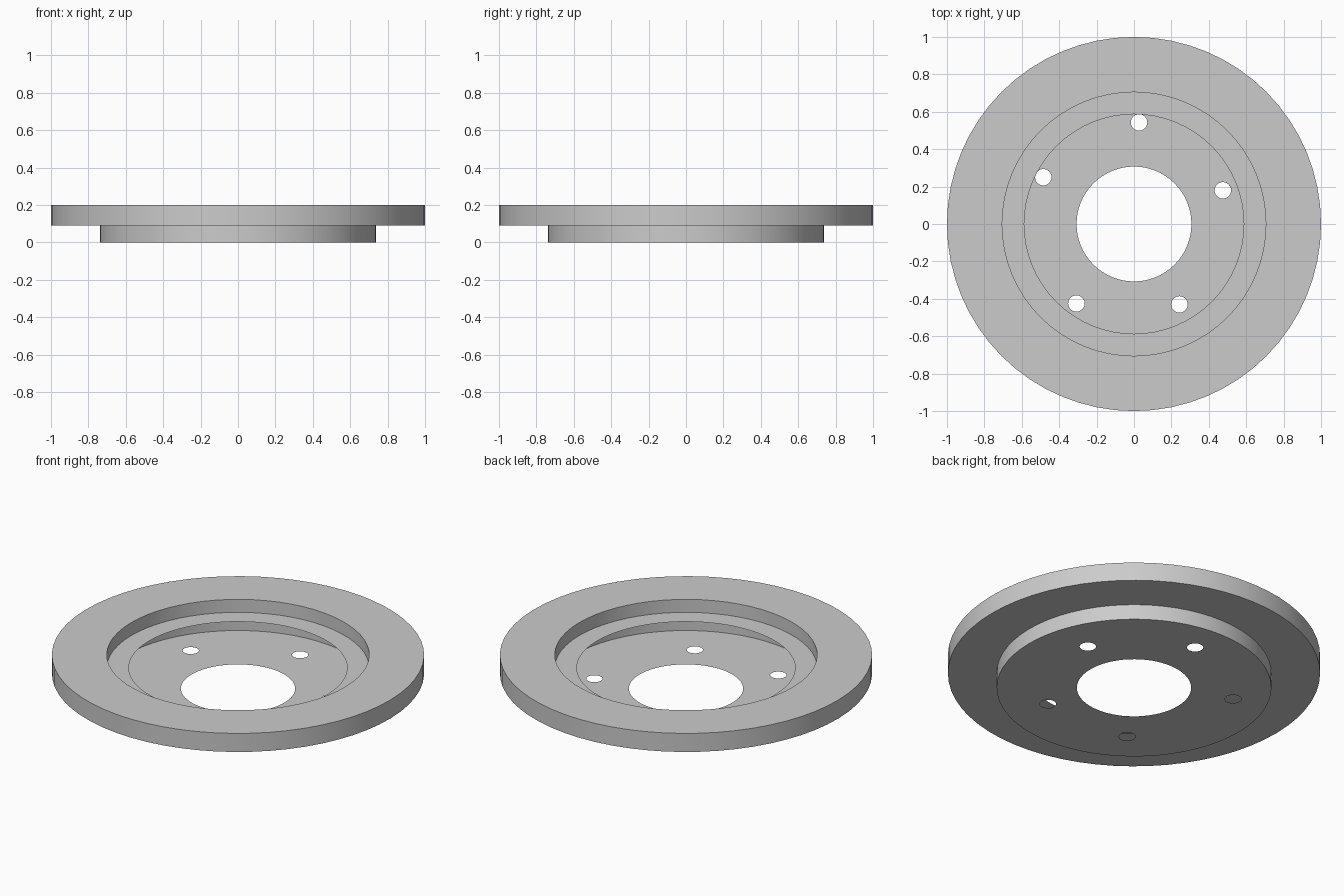
import bpy, bmesh, math

if "Cube" in bpy.data.objects:
    bpy.data.objects.remove(bpy.data.objects["Cube"])

SEG = 64


def circle_points(r, n, cx=0.0, cy=0.0):
    return [(cx + r * math.cos(2 * math.pi * i / n),
             cy + r * math.sin(2 * math.pi * i / n), 0.0) for i in range(n)]


def finish(bm, name, smooth=True):
    mesh = bpy.data.meshes.new(name)
    bm.to_mesh(mesh)
    bm.free()
    obj = bpy.data.objects.new(name, mesh)
    bpy.context.collection.objects.link(obj)
    if smooth:
        bpy.ops.object.select_all(action='DESELECT')
        obj.select_set(True)
        bpy.context.view_layer.objects.active = obj
        bpy.ops.object.shade_smooth_by_angle(angle=math.radians(30))
    return obj


def lathe(name, profile):
    bm = bmesh.new()
    rings = [[bm.verts.new((x, y, z)) for x, y, _ in circle_points(r, SEG)]
             for r, z in profile]
    for a, b in zip(rings, rings[1:]):
        for i in range(SEG):
            j = (i + 1) % SEG
            bm.faces.new((a[i], a[j], b[j], b[i]))
    return finish(bm, name)


# Disc shell: hub wall, friction ring, inner wall and thin overhanging ledge
lathe("brake_disc_ring", [(0.738, 0.0), (0.738, 0.09), (1.0, 0.09), (1.0, 0.2),
                          (0.705, 0.2), (0.705, 0.123), (0.587, 0.123)])

# Thin hub floor with the centre bore and five bolt holes
bolt_holes = [(0.475, 0.18), (0.027, 0.543), (-0.485, 0.25),
              (-0.308, -0.425), (0.243, -0.43)]
loops = [circle_points(0.738, SEG), circle_points(0.307, SEG)]
loops += [circle_points(0.044, 24, x, y) for x, y in bolt_holes]
bm = bmesh.new()
for pts in loops:
    vs = [bm.verts.new(p) for p in pts]
    for i, v in enumerate(vs):
        bm.edges.new((v, vs[(i + 1) % len(vs)]))
bmesh.ops.triangle_fill(bm, use_beauty=True, use_dissolve=False,
                        edges=bm.edges[:], normal=(0, 0, 1))
for f in bm.faces:
    f.normal_update()
    if f.normal.z > 0:
        f.normal_flip()
finish(bm, "hub_floor", smooth=False)
